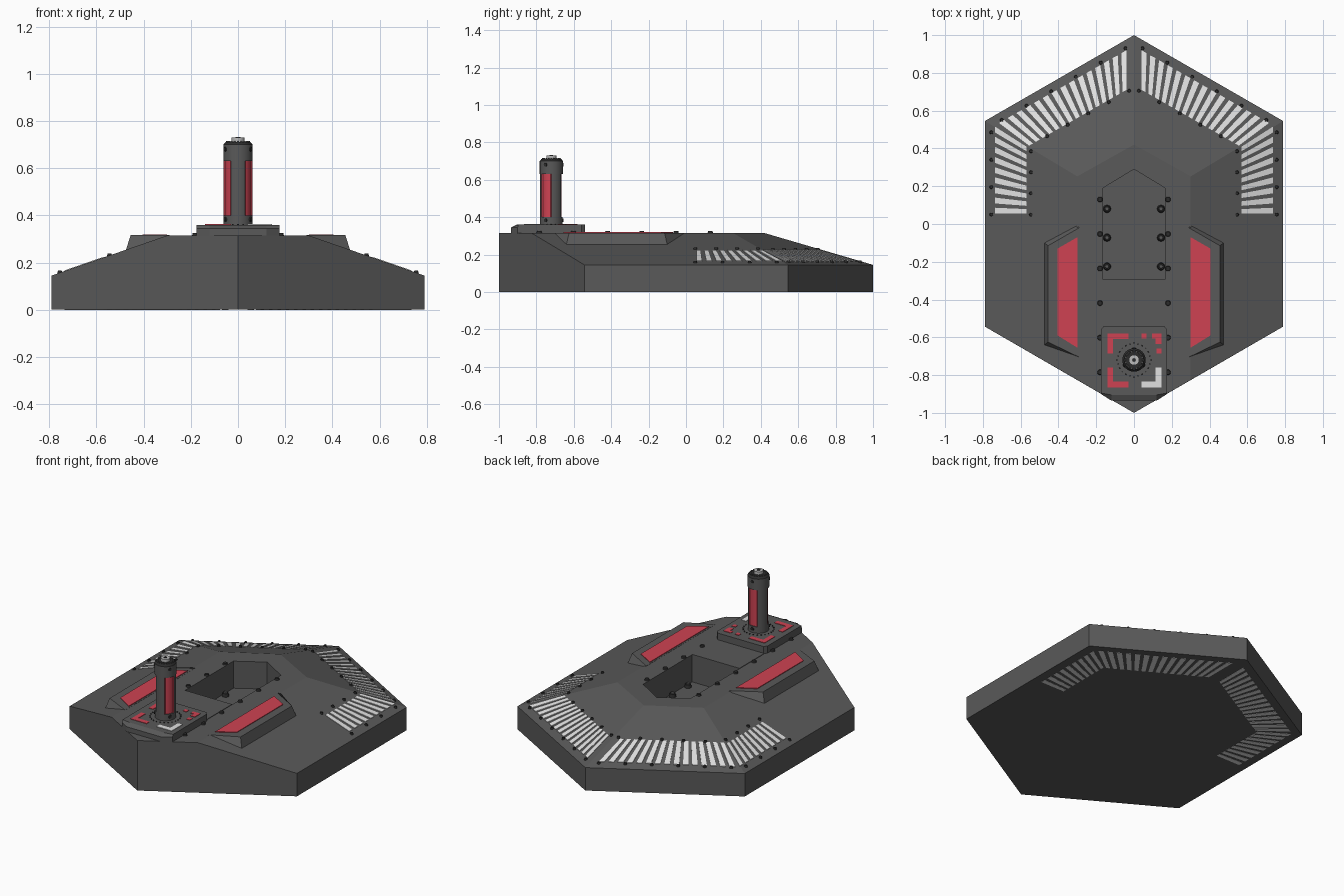
import bpy, bmesh
from math import radians, cos, sin
from mathutils import Matrix, Vector

if "Cube" in bpy.data.objects:
    bpy.data.objects.remove(bpy.data.objects["Cube"])


def material(name, r, g, b):
    m = bpy.data.materials.new(name)
    m.use_nodes = True
    m.diffuse_color = (r, g, b, 1)
    m.node_tree.nodes["Principled BSDF"].inputs["Base Color"].default_value = (r, g, b, 1)
    return m


GREY = material("hull grey", 0.1, 0.1, 0.1)
DARK = material("dark metal", 0.025, 0.025, 0.025)
RED = material("signal red", 0.62, 0.055, 0.085)
WHITE = material("stripe white", 0.75, 0.75, 0.75)
SILVER = material("silver", 0.5, 0.5, 0.5)

TOP, RIM, PLATE = 0.315, 0.145, 0.36
TOWER_Y = -0.72


def finish(name, bm, *mats, smooth=False):
    bmesh.ops.recalc_face_normals(bm, faces=bm.faces)
    me = bpy.data.meshes.new(name)
    bm.to_mesh(me)
    bm.free()
    for m in mats:
        me.materials.append(m)
    ob = bpy.data.objects.new(name, me)
    bpy.context.collection.objects.link(ob)
    if smooth:
        bpy.ops.object.select_all(action="DESELECT")
        ob.select_set(True)
        bpy.context.view_layer.objects.active = ob
        bpy.ops.object.shade_smooth_by_angle(angle=radians(30))
    return ob


def add_loft(bm, low, high):
    """Closed solid between two matching outlines of 3D points."""
    a = [bm.verts.new(p) for p in low]
    b = [bm.verts.new(p) for p in high]
    n = len(a)
    bm.faces.new(a[::-1])
    bm.faces.new(b)
    for i in range(n):
        j = (i + 1) % n
        bm.faces.new((a[i], a[j], b[j], b[i]))


def flat(pts, z):
    return [(x, y, z) for x, y in pts]


def prism(name, pts, z0, z1, mat, top=None):
    bm = bmesh.new()
    add_loft(bm, flat(pts, z0), flat(top or pts, z1))
    return finish(name, bm, mat)


def rect(x0, x1, y0, y1):
    return [(x0, y0), (x1, y0), (x1, y1), (x0, y1)]


def studs(name, spots, radius, height, mat, axis=None):
    """Many small round heads in one object; axis gives each one's direction."""
    bm = bmesh.new()
    for i, p in enumerate(spots):
        d = axis[i] if axis else Vector((0, 0, 1))
        rot = d.to_track_quat("Z", "Y").to_matrix().to_4x4()
        bmesh.ops.create_cone(bm, cap_ends=True, segments=12, radius1=radius, radius2=radius * 0.8,
                              depth=height, matrix=Matrix.Translation(p) @ rot)
    return finish(name, bm, mat)


def disc(name, radius, z0, z1, mat, top_radius=None):
    bm = bmesh.new()
    bmesh.ops.create_cone(bm, cap_ends=True, segments=48, radius1=radius, radius2=top_radius or radius,
                          depth=z1 - z0, matrix=Matrix.Translation((0, TOWER_Y, (z0 + z1) / 2)))
    return finish(name, bm, mat, smooth=True)


def surface(x, y):
    """Height of the hull's top at a spot."""
    side = TOP - 0.347 * (abs(x) - 0.3)
    back = TOP - 0.17 * (y + 0.567 * abs(x) - 0.42) / 0.58
    return min(TOP, side, back)


def lerp(a, b, t):
    return (a[0] + (b[0] - a[0]) * t, a[1] + (b[1] - a[1]) * t)


# Hull: hexagon with sloped sides and back, upright front
bm = bmesh.new()
outline = [(0, -1), (0.79, -0.543), (0.79, 0.545), (0, 1), (-0.79, 0.545), (-0.79, -0.543)]
base = [bm.verts.new((x, y, 0.001)) for x, y in outline]
rim = [bm.verts.new((x, y, RIM if i else TOP)) for i, (x, y) in enumerate(outline)]
fr, br, bc, bl, fl = [bm.verts.new((x, y, TOP)) for x, y in
                      [(0.3, -0.826), (0.3, 0.252), (0, 0.42), (-0.3, 0.252), (-0.3, -0.826)]]
bm.faces.new(base)
for i in range(1, 5):
    bm.faces.new((base[i], base[i + 1], rim[i + 1], rim[i]))
bm.faces.new((base[0], base[1], rim[1], fr, rim[0]))
bm.faces.new((base[5], base[0], rim[0], fl, rim[5]))
bm.faces.new((fr, rim[1], rim[2], br))
bm.faces.new((br, rim[2], rim[3], bc))
bm.faces.new((bc, rim[3], rim[4], bl))
bm.faces.new((bl, rim[4], rim[5], fl))
bm.faces.new((rim[0], fr, br, bc, bl, fl))
hull = finish("hull", bm, GREY)

# Pointed bay cut into the top
bay = prism("bay_cutter", [(-0.165, -0.295), (0.165, -0.295), (0.165, 0.19), (0, 0.29), (-0.165, 0.19)],
            RIM, 0.5, GREY)
bay.hide_render = True
cut = hull.modifiers.new("bay", "BOOLEAN")
cut.object, cut.operation, cut.solver = bay, "DIFFERENCE", "EXACT"
bpy.context.view_layer.objects.active = hull
bpy.ops.object.modifier_apply(modifier="bay")
bpy.data.objects.remove(bay)
prism("bay_cover", rect(-0.165, 0.165, -0.54, -0.295), TOP - 0.01, TOP + 0.003, GREY)

# Bolts beside and inside the bay
studs("bay_edge_bolts", [(s * 0.18, 0.13 - 0.183 * i, TOP + 0.004) for s in (-1, 1) for i in range(6)],
      0.015, 0.012, DARK)
inner = [(s * 0.143, y) for s in (-1, 1) for y in (0.08, -0.072, -0.225)]
studs("bay_floor_bolts", flat(inner, RIM + 0.01), 0.021, 0.02, DARK)
studs("bay_floor_bolt_caps", flat(inner, RIM + 0.022), 0.012, 0.008, GREY)

# Side blocks with red panels
for s, side in ((1, "left"), (-1, "right")):
    foot = [(s * x, y) for x, y in [(0.29, 0), (0.475, -0.1), (0.475, -0.64), (0.29, -0.725)]]
    lid = [(s * x, y) for x, y in [(0.29, -0.02), (0.455, -0.115), (0.455, -0.625), (0.29, -0.705)]]
    bm = bmesh.new()
    add_loft(bm, [(x, y, surface(x, y) - 0.002) for x, y in foot], flat(lid, TOP + 0.001))
    finish(side + "_block", bm, GREY)
    panel = [(s * x, y) for x, y in [(0.3, -0.07), (0.405, -0.13), (0.405, -0.59), (0.3, -0.655)]]
    prism(side + "_red_panel", panel, TOP, TOP + 0.005, RED)

# White stripes fanning round the back, running through to the underside
runs = [((0.04, 0.92), (0.715, 0.535), (0.04, 0.71), (0.555, 0.415), 15),
        ((0.735, 0.515), (0.735, 0.055), (0.57, 0.41), (0.57, 0.055), 9)]
bm = bmesh.new()
for s in (1, -1):
    for o0, o1, i0, i1, n in runs:
        for k in range(n):
            t0 = k / (n - 0.42)
            t1 = (k + 0.58) / (n - 0.42)
            quad = [(s * x, y) for x, y in (lerp(o0, o1, t0), lerp(o0, o1, t1),
                                            lerp(i0, i1, t1), lerp(i0, i1, t0))]
            add_loft(bm, flat(quad, 0), [(x, y, surface(x, y) + 0.003) for x, y in quad])
finish("stripes", bm, WHITE)

# Small bolts framing the stripes
rows = [((0.045, 0.93), (0.7, 0.55), 6), ((0.755, 0.485), (0.755, 0.05), 4),
        ((0.025, 0.705), (0.46, 0.465), 5), ((0.545, 0.385), (0.545, 0.05), 4)]
spots = []
for a, b, n in rows:
    for k in range(n):
        x, y = lerp(a, b, k / (n - 1))
        spots += [(s * x, y, surface(x, y) + 0.003) for s in (1, -1)]
studs("stripe_bolts", spots, 0.01, 0.012, DARK)

# Tower mount with a chamfered front
mount = [(-0.175, -0.9), (-0.12, -0.935), (0.12, -0.935), (0.175, -0.9),
         (0.175, -0.56), (0.16, -0.54), (-0.16, -0.54), (-0.175, -0.56)]
mount_top = [(x, max(y, -0.905 if abs(x) < 0.15 else -0.895)) for x, y in mount]
prism("tower_mount", mount, TOP - 0.001, 0.345, GREY)
prism("tower_mount_top", mount, 0.345, PLATE, GREY, top=mount_top)


# Corner markings on the mount
def marks(name, rects, mat):
    bm = bmesh.new()
    for r in rects:
        pts = rect(*r)
        add_loft(bm, flat(pts, PLATE - 0.002), flat(pts, PLATE + 0.003))
    finish(name, bm, mat)


marks("red_marks", [(-0.14, -0.03, -0.61, -0.58), (-0.14, -0.11, -0.685, -0.61),
                    (-0.14, -0.03, -0.865, -0.835), (-0.14, -0.11, -0.835, -0.76),
                    (0.04, 0.065, -0.605, -0.58), (0.095, 0.145, -0.605, -0.58),
                    (0.115, 0.145, -0.635, -0.605), (0.12, 0.145, -0.685, -0.66)], RED)
marks("white_marks", [(0.04, 0.145, -0.865, -0.835), (0.115, 0.145, -0.835, -0.76)], WHITE)


def ring(n, radius, z, start=0):
    angles = [radians(start + 360 * k / n) for k in range(n)]
    return [(radius * cos(a), TOWER_Y + radius * sin(a), z) for a in angles]


studs("mount_dots", ring(24, 0.088, PLATE + 0.001), 0.004, 0.006, DARK)

# Tower shaft: three ribs with recessed red panels between
bm = bmesh.new()
section = []
for k in range(72):
    a = radians(5 * k)
    r = 0.055 if 0 < (5 * k + 60) % 120 < 60 else 0.061
    section.append((r * cos(a), TOWER_Y + r * sin(a)))
add_loft(bm, flat(section, 0.4), flat(section, 0.63))
for f in bm.faces:
    c = f.calc_center_median()
    if len(f.verts) == 4 and Vector((c.x, c.y - TOWER_Y)).length < 0.0585:
        f.material_index = 1
finish("tower_shaft", bm, GREY, RED, smooth=True)
disc("tower_foot", 0.061, PLATE - 0.002, 0.4, GREY)
disc("tower_collar", 0.062, 0.63, 0.7, GREY)
disc("tower_top", 0.062, 0.7, 0.712, DARK, top_radius=0.052)
studs("tower_top_ridges", ring(20, 0.046, 0.713), 0.005, 0.006, GREY)
disc("tower_cap", 0.027, 0.71, 0.73, SILVER)
disc("tower_cap_pin", 0.01, 0.73, 0.733, DARK)

# Bolts on the tower's foot and collar
for name, z in (("foot_bolts", 0.383), ("collar_bolts", 0.68)):
    spots = ring(3, 0.061, z, start=-30)
    studs(name, spots, 0.011, 0.01, DARK, [Vector((x, y - TOWER_Y, 0)) for x, y, _ in spots])
